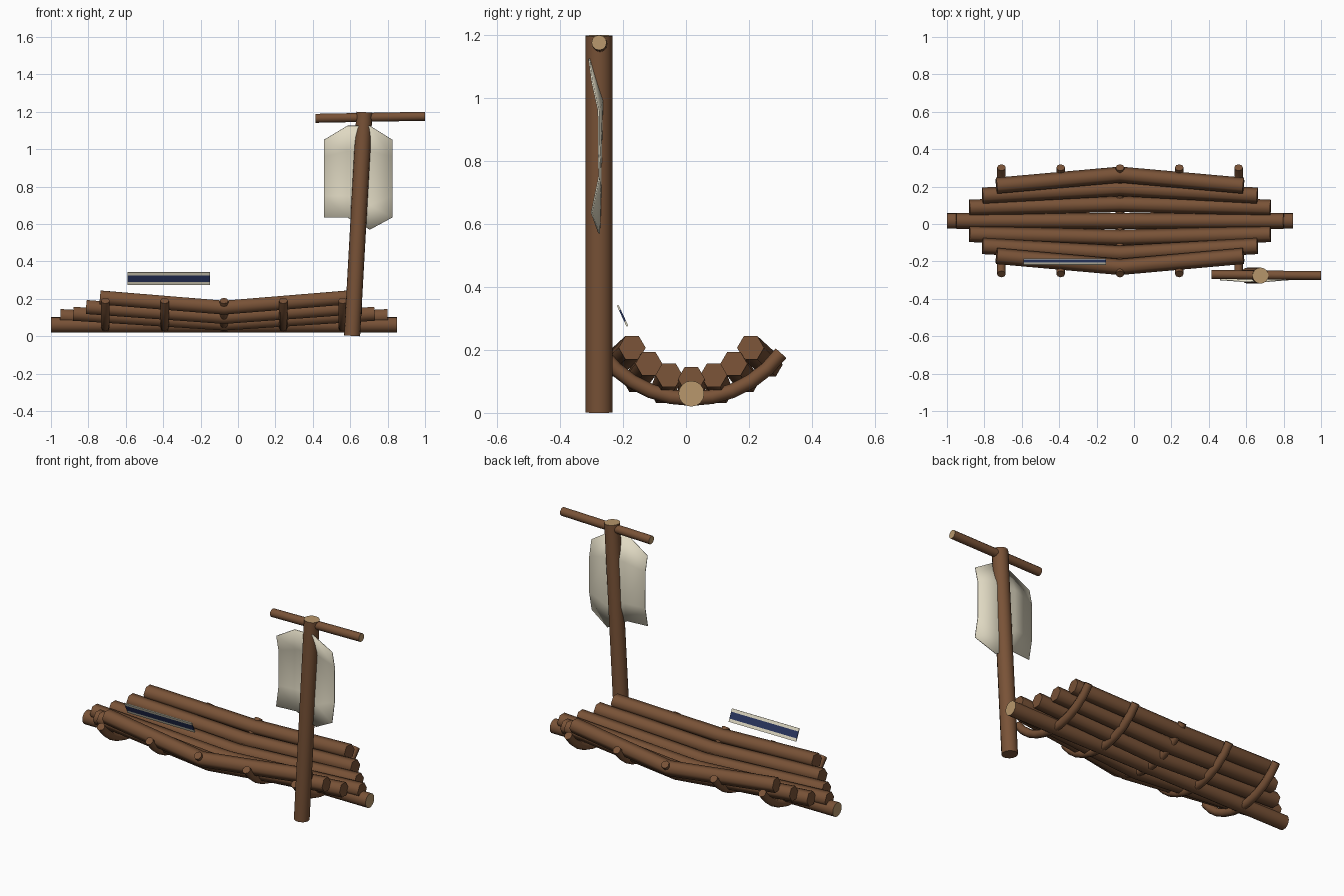
import bpy, bmesh, math
from mathutils import Vector

if "Cube" in bpy.data.objects:
    bpy.data.objects.remove(bpy.data.objects["Cube"])


def material(name, rgb):
    m = bpy.data.materials.new(name)
    m.diffuse_color = (*rgb, 1)
    m.use_nodes = True
    m.node_tree.nodes["Principled BSDF"].inputs["Base Color"].default_value = m.diffuse_color
    return m


WOOD = material("brown wood", (0.19, 0.085, 0.038))
CUT = material("cut wood", (0.48, 0.31, 0.15))
CLOTH = material("cream cloth", (0.74, 0.69, 0.54))
NAVY = material("navy", (0.022, 0.036, 0.115))
MID_Y = 0.017      # raft centre line
MID_X = -0.075     # bend of the logs


def finish(name, bm, mats, angle):
    bmesh.ops.recalc_face_normals(bm, faces=bm.faces[:])
    me = bpy.data.meshes.new(name)
    bm.to_mesh(me)
    bm.free()
    ob = bpy.data.objects.new(name, me)
    bpy.context.collection.objects.link(ob)
    for m in mats:
        me.materials.append(m)
    bpy.ops.object.select_all(action='DESELECT')
    bpy.context.view_layer.objects.active = ob
    ob.select_set(True)
    bpy.ops.object.shade_smooth_by_angle(angle=math.radians(angle))
    return ob


def tube(name, path, r, sides, ref, caps=(0, 0), angle=40):
    """Sweep a round section along a path; caps are material slots of the ends."""
    pts = [Vector(p) for p in path]
    bm = bmesh.new()
    rings = []
    for i, p in enumerate(pts):
        t = (pts[min(i + 1, len(pts) - 1)] - pts[max(i - 1, 0)]).normalized()
        side = t.cross(Vector(ref)).normalized()
        up = side.cross(t)
        rings.append([bm.verts.new(p + r * (math.cos(a) * side + math.sin(a) * up))
                      for a in (2 * math.pi * k / sides for k in range(sides))])
    for a, b in zip(rings, rings[1:]):
        for k in range(sides):
            n = (k + 1) % sides
            bm.faces.new((a[k], a[n], b[n], b[k]))
    for ring, slot in ((rings[0], caps[0]), (rings[-1], caps[1])):
        bm.faces.new(ring).material_index = slot
    return finish(name, bm, (WOOD, CUT), angle)


# Straight keel log
tube("keel_log", [(-1, MID_Y, 0.061), (0.85, MID_Y, 0.061)], 0.041, 16, (0, 0, 1), (1, 1))

# Bent hexagonal hull logs: half length, end offset, end z, middle offset, middle z
LOGS = [(0.875, 0, 0.108, 0, 0.06),
        (0.805, 0.071, 0.120, 0.09, 0.068),
        (0.735, 0.135, 0.156, 0.175, 0.103),
        (0.66, 0.188, 0.207, 0.247, 0.153)]
for i, (half, ye, ze, ym, zm) in enumerate(LOGS):
    for s in ((1, -1) if i else (1,)):
        tube(f"hull_log_{i}_{'back' if s > 0 else 'front'}",
             [(MID_X - half, MID_Y + s * ye, ze),
              (MID_X, MID_Y + s * ym, zm),
              (MID_X + half, MID_Y + s * ye, ze)], 0.043, 6, (0, 0, 1), angle=65)

# Curved ribs under the hull
R, SWEEP = 0.353, math.asin(0.285 / 0.353)
for i in range(5):
    x = MID_X + (i - 2) * 0.317
    arc = [SWEEP * (k / 5 - 1) for k in range(11)]
    tube(f"rib_{i}", [(x, MID_Y + R * math.sin(a), 0.045 + R * (1 - math.cos(a))) for a in arc],
         0.023, 8, (1, 0, 0), angle=50)

# Leaning mast and its yard
tube("mast", [(0.61, -0.276, 0.002), (0.676, -0.276, 1.198)], 0.043, 16, (0, 1, 0), (0, 1))
tube("yard", [(0.415, -0.27, 1.165), (1.0, -0.276, 1.176)], 0.024, 12, (0, 0, 1), (1, 1))

# Billowed sail: columns of (z, y) from top to bottom
edge = [(1.05, -0.298), (0.96, -0.278), (0.75, -0.276), (0.635, -0.300)]
left = [(1.125, -0.308), (0.99, -0.266), (0.75, -0.264), (0.635, -0.288)]
right = [(1.125, -0.308), (0.99, -0.266), (0.70, -0.272), (0.57, -0.276)]
bm = bmesh.new()
grid = [[bm.verts.new((x, y, z)) for z, y in col]
        for x, col in ((0.46, edge), (0.585, left), (0.705, right), (0.825, edge))]
for a, b in zip(grid, grid[1:]):
    for k in range(3):
        bm.faces.new((a[k], a[k + 1], b[k + 1], b[k]))
sail = finish("sail", bm, (CLOTH,), 70)
sol = sail.modifiers.new("thickness", 'SOLIDIFY')
sol.thickness, sol.offset = 0.005, 0

# Tilted striped banner: cream, navy, cream bands
top, bottom = Vector((0, -0.217, 0.342)), Vector((0, -0.186, 0.275))
normal = Vector((0, -0.067, -0.031)).normalized() * 0.003
bm = bmesh.new()
rows = []
for t in (0, 0.24, 0.76, 1):
    p = top.lerp(bottom, t)
    rows.append([bm.verts.new(p + s * normal + Vector((x, 0, 0)))
                 for s, x in ((1, -0.59), (1, -0.15), (-1, -0.15), (-1, -0.59))])
for i, (a, b) in enumerate(zip(rows, rows[1:])):
    for k in range(4):
        n = (k + 1) % 4
        bm.faces.new((a[k], a[n], b[n], b[k])).material_index = int(i == 1)
bm.faces.new(rows[0])
bm.faces.new(rows[-1])
finish("banner", bm, (CLOTH, NAVY), 30)
